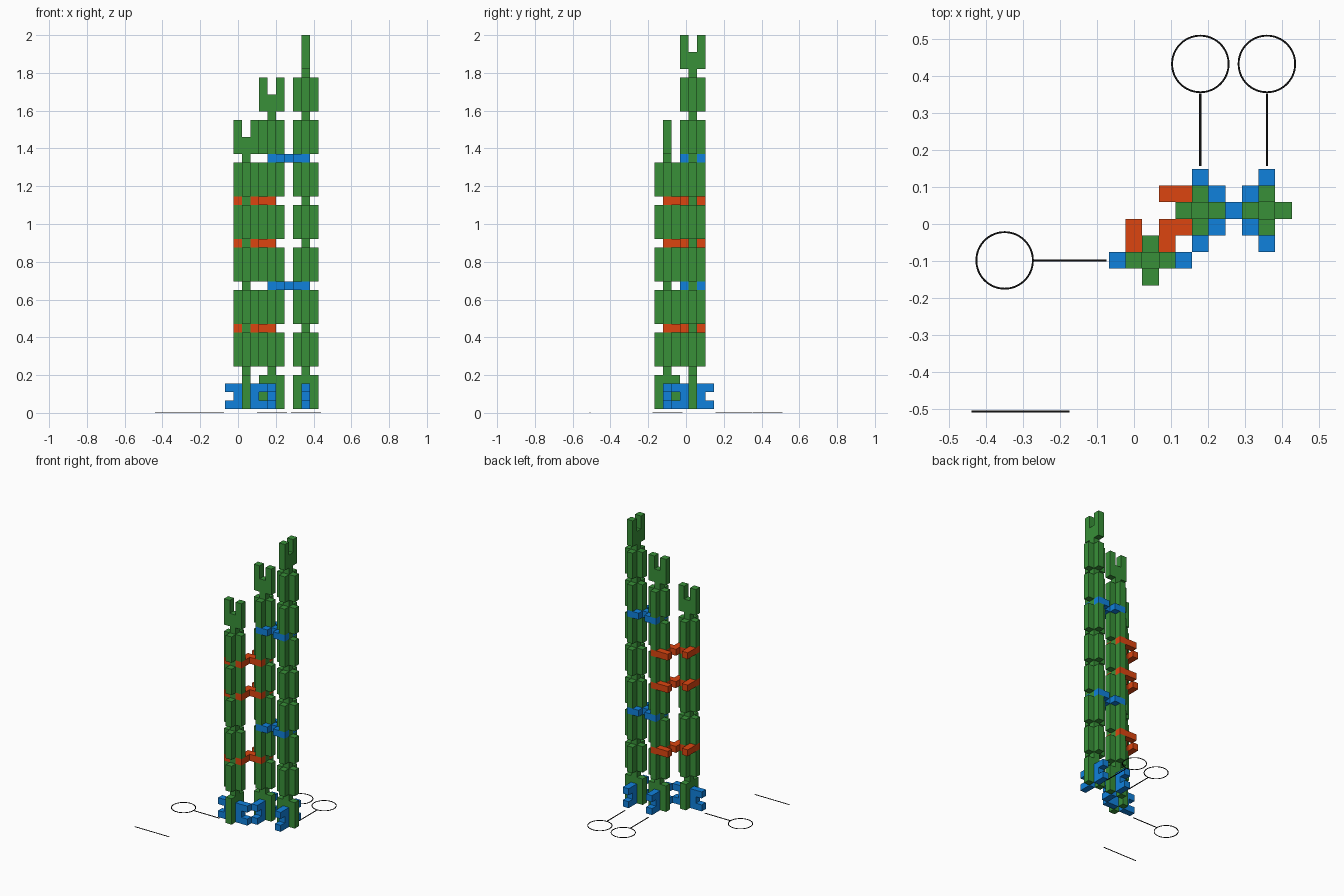
import bpy, bmesh, math
from mathutils import Vector

if "Cube" in bpy.data.objects:
    bpy.data.objects.remove(bpy.data.objects["Cube"])

U = 0.045            # one grid cell = board thickness
Z0 = 0.02            # underside of the towers
X, Y, Z = Vector((1, 0, 0)), Vector((0, 1, 0)), Vector((0, 0, 1))

# Board outlines drawn as cells
STRUT = ["X.X", "X.X", "XXX", "XXX", ".X.", "XXX", "XXX", "X.X", "X.X"]
LINK = ["XX.XX", ".XXX.", "XX.XX"]
CORNER = ["..XXX", "...X.", "X.XXX", "XXX..", "X.X.."]


def material(name, color):
    m = bpy.data.materials.new(name)
    m.diffuse_color = (*color, 1)
    m.use_nodes = True
    m.node_tree.nodes["Principled BSDF"].inputs["Base Color"].default_value = m.diffuse_color
    return m


GREEN = material("green", (0.04, 0.28, 0.04))
BLUE = material("blue", (0.005, 0.22, 0.72))
ORANGE = material("orange", (0.72, 0.06, 0.005))
BLACK = material("black", (0.005, 0.005, 0.005))


def finish(name, bm, mat):
    bmesh.ops.recalc_face_normals(bm, faces=bm.faces[:])
    me = bpy.data.meshes.new(name)
    bm.to_mesh(me)
    bm.free()
    me.materials.append(mat)
    ob = bpy.data.objects.new(name, me)
    bpy.context.collection.objects.link(ob)
    return ob


def extrude(bm, vec):
    r = bmesh.ops.extrude_face_region(bm, geom=bm.faces[:], use_keep_orig=True)
    bmesh.ops.translate(bm, vec=vec,
                        verts=[g for g in r["geom"] if isinstance(g, bmesh.types.BMVert)])


def board(name, rows, a, b, center, mat):
    """Flat board from a cell pattern, spanned by axes a (columns) and b (rows up)."""
    n = a.cross(b)
    h, w = len(rows), len(rows[0])
    bm = bmesh.new()
    grid = {}

    def vert(i, j):
        if (i, j) not in grid:
            p = Vector(center) + U * ((i - w / 2) * a + (h / 2 - j) * b - n / 2)
            grid[i, j] = bm.verts.new(p)
        return grid[i, j]

    for j, row in enumerate(rows):
        for i, c in enumerate(row):
            if c == "X":
                bm.faces.new([vert(i, j + 1), vert(i + 1, j + 1), vert(i + 1, j), vert(i, j)])
    extrude(bm, n * U)
    bmesh.ops.recalc_face_normals(bm, faces=bm.faces[:])
    bmesh.ops.dissolve_limit(bm, angle_limit=0.01, verts=bm.verts[:], edges=bm.edges[:])
    return finish(name, bm, mat)


def neck(k):
    return Z0 + (5 * k + 4.5) * U


# Towers: slotted boards crossing at right angles, each on a foot
x1, y1 = 0.0445, -0.0985
x2, y2 = x1 + 3 * U, y1 + 3 * U
x3 = x2 + 4 * U
towers = [(x1, y1, Y, X, 6), (x2, y2, X, Y, 7), (x3, y2, X, Y, 8)]
for t, (x, y, first, other, count) in enumerate(towers, 1):
    board(f"tower_{t}_foot", LINK, other, Z, (x, y, Z0 + 1.5 * U), BLUE)
    for i in range(count):
        board(f"tower_{t}_strut_{i + 1}", STRUT, other if i % 2 else first, Z,
              (x, y, neck(i)), GREEN)

# Straight clips between towers 2 and 3
for k in (2, 5):
    board("straight_clip", LINK, X, Y, ((x2 + x3) / 2, y2, neck(k)), BLUE)

# Corner clips between towers 1 and 2
for k in (1, 3, 4):
    board("corner_clip", CORNER, X, Y, (x1 + U, y1 + 2 * U, neck(k)), ORANGE)


# Flat floor markers: rings and leader lines
T = 0.003


def ring(name, x, y, r, width=0.005, sides=64):
    bm = bmesh.new()
    loops = [[bm.verts.new((x + q * math.cos(math.tau * s / sides),
                            y + q * math.sin(math.tau * s / sides), 0)) for s in range(sides)]
             for q in (r - width, r)]
    for s in range(sides):
        e = (s + 1) % sides
        bm.faces.new([loops[0][s], loops[1][s], loops[1][e], loops[0][e]])
    extrude(bm, Z * T)
    finish(name, bm, BLACK)


def bar(name, xa, xb, ya, yb):
    bm = bmesh.new()
    bm.faces.new([bm.verts.new((px, py, 0)) for px, py in
                  ((xa, ya), (xb, ya), (xb, yb), (xa, yb))])
    extrude(bm, Z * T)
    finish(name, bm, BLACK)


ring("marker_ring_1", -0.35, y1, 0.079)
bar("leader_line_1", -0.27, -0.075, y1 - 0.003, y1 + 0.003)
for t, x in ((2, x2), (3, x3)):
    ring(f"marker_ring_{t}", x, 0.433, 0.079)
    bar(f"leader_line_{t}", x - 0.003, x + 0.003, 0.157, 0.353)

# Plain baseline where the caption sits
bar("caption_baseline", -0.44, -0.175, -0.510, -0.505)
